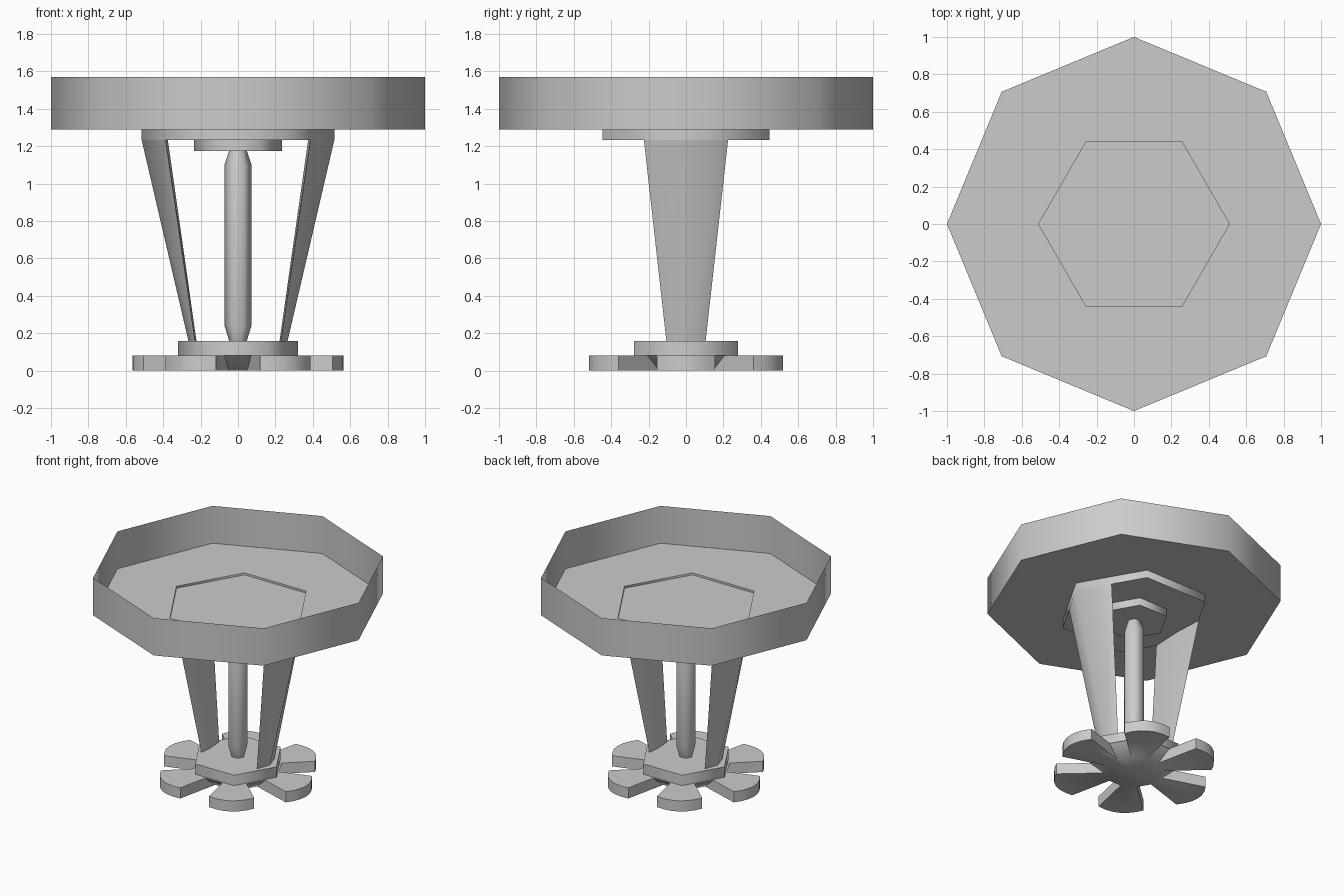
import bpy
import bmesh
from math import cos, sin, pi, radians
from mathutils import Matrix, Vector

default = bpy.data.objects.get("Cube")
if default:
    bpy.data.objects.remove(default)

metal = bpy.data.materials.new("grey metal")
metal.use_nodes = True
GREY = (0.6, 0.6, 0.6, 1)
metal.diffuse_color = GREY
metal.node_tree.nodes["Principled BSDF"].inputs["Base Color"].default_value = GREY


def ring(sides, radius, z):
    """Regular polygon with a corner on +x."""
    return [(radius * cos(2 * pi * i / sides), radius * sin(2 * pi * i / sides), z)
            for i in range(sides)]


def finish(name, bm):
    bmesh.ops.recalc_face_normals(bm, faces=bm.faces)
    mesh = bpy.data.meshes.new(name)
    bm.to_mesh(mesh)
    bm.free()
    mesh.materials.append(metal)
    obj = bpy.data.objects.new(name, mesh)
    bpy.context.collection.objects.link(obj)
    bpy.ops.object.select_all(action='DESELECT')
    obj.select_set(True)
    bpy.context.view_layer.objects.active = obj
    bpy.ops.object.shade_smooth_by_angle(angle=radians(62))
    return obj


def skin(bm, sections, caps=True):
    """Join matching cross-sections with quads."""
    loops = [[bm.verts.new(p) for p in s] for s in sections]
    for a, b in zip(loops, loops[1:]):
        for i in range(len(a)):
            j = (i + 1) % len(a)
            bm.faces.new((a[i], a[j], b[j], b[i]))
    if caps:
        bm.faces.new(loops[0][::-1])
        bm.faces.new(loops[-1])
    return loops


def loft(name, sections):
    bm = bmesh.new()
    skin(bm, sections)
    return finish(name, bm)


# Open octagonal pan: thin wall, with a hexagonal hole in its floor
bm = bmesh.new()
wall = skin(bm, [ring(8, 1, 1.29), ring(8, 1, 1.57)], caps=False)
hole = [bm.verts.new(p) for p in ring(6, 0.515, 1.29)]
border = [bm.edges.get((wall[0][i - 1], wall[0][i])) for i in range(8)]
border += [bm.edges.new((hole[i - 1], hole[i])) for i in range(6)]
bmesh.ops.triangle_fill(bm, edges=border, use_beauty=True, normal=(0, 0, 1))
finish("pan", bm)

# Hexagonal plates: shallow recess under the pan, stem seat, base
loft("upper_plate", [ring(6, 0.515, 1.232), ring(6, 0.515, 1.29),
                     ring(6, 0.51, 1.29), ring(6, 0.51, 1.275)])
loft("stem_seat", [ring(6, 0.235, 1.175), ring(6, 0.235, 1.232)])
loft("base_plate", [ring(6, 0.32, 0.08), ring(6, 0.32, 0.158)])

# Stem with tapered ends
loft("stem", [ring(6, 0.047, 0.158), ring(6, 0.072, 0.24),
              ring(6, 0.072, 1.1), ring(6, 0.047, 1.175)])


# Two tapering arms with a ridge on the outside
def arm_section(side, outer, edge, inner, half, z):
    return [(side * outer, 0, z), (side * edge, half, z),
            (side * inner, 0, z), (side * edge, -half, z)]


for side, label in ((1, "left"), (-1, "right")):
    loft(label + "_arm", [arm_section(side, 0.265, 0.23, 0.222, 0.105, 0.158),
                          arm_section(side, 0.515, 0.387, 0.375, 0.225, 1.232)])


# Six-petal deflector whose slots end in a sloping wall
def deflector_outline(z, root_radius, root_half):
    points = []
    for k in range(6):
        turn = Matrix.Rotation(k * pi / 3, 3, 'Z')
        for t in (-1, -0.67, -0.33, 0, 0.33, 0.67, 1):
            points.append(turn @ Vector((0.565 - 0.06 * t * t, 0.155 * t, z)))
        slot = Matrix.Rotation(k * pi / 3 + pi / 6, 3, 'Z')
        for s in (-1, 1):
            points.append(slot @ Vector((root_radius, s * root_half, z)))
    return points


loft("deflector", [deflector_outline(0, 0.2, 0.05),
                   deflector_outline(0.08, 0.29, 0.07)])
